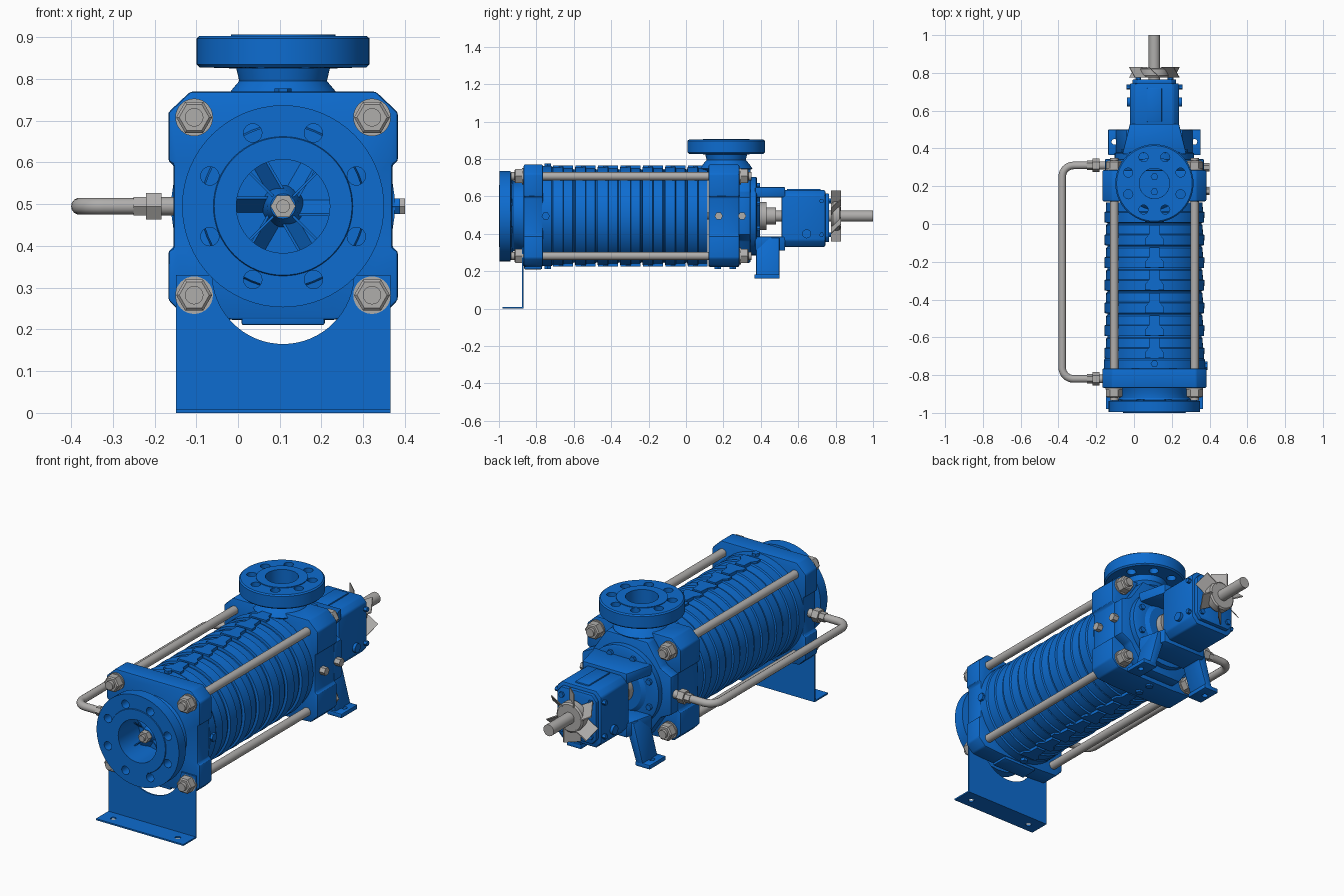
import bpy, bmesh, math
from mathutils import Vector, Matrix

if "Cube" in bpy.data.objects:
    bpy.data.objects.remove(bpy.data.objects["Cube"])

CX, CZ = 0.108, 0.495      # machine axis
TAU = math.tau
X, Y, Z = Vector((1, 0, 0)), Vector((0, 1, 0)), Vector((0, 0, 1))


def material(name, rgb):
    m = bpy.data.materials.new(name)
    m.use_nodes = True
    m.diffuse_color = (*rgb, 1)
    m.node_tree.nodes["Principled BSDF"].inputs["Base Color"].default_value = (*rgb, 1)
    return m


BLUE = material("blue paint", (0.004, 0.15, 0.63))
STEEL = material("bare steel", (0.43, 0.42, 0.41))


def finish(name, bm, mat):
    bmesh.ops.recalc_face_normals(bm, faces=bm.faces)
    me = bpy.data.meshes.new(name)
    bm.to_mesh(me)
    bm.free()
    me.materials.append(mat)
    ob = bpy.data.objects.new(name, me)
    bpy.context.collection.objects.link(ob)
    return ob


def lathe(name, prof, origin, axis, mat=BLUE, n=64, closed=False, turn=0):
    """Revolve (radius, distance) points about an axis."""
    bm = bmesh.new()
    rot = axis.to_track_quat('Z', 'Y').to_matrix()
    rings = []
    for r, t in prof:
        angles = [TAU * (i + turn) / n for i in range(n)]
        rings.append([bm.verts.new(Vector(origin) + rot @ Vector((r * math.cos(a), r * math.sin(a), t)))
                      for a in angles])
    pairs = list(zip(rings, rings[1:])) + ([(rings[-1], rings[0])] if closed else [])
    for a, b in pairs:
        for i in range(n):
            j = (i + 1) % n
            bm.faces.new((a[i], a[j], b[j], b[i]))
    if not closed:
        bm.faces.new(rings[0])
        bm.faces.new(rings[-1])
    return finish(name, bm, mat)


def rod(name, origin, axis, length, r, mat=BLUE, n=32, turn=0):
    return lathe(name, [(r, 0), (r, length)], origin, axis, mat, n, turn=turn)


def prism(name, pts, axis, lo, hi, mat=BLUE, bevel=0.0):
    """Extrude an outline: (x, z) along y, (x, y) along z, (y, z) along x."""
    place = {'y': lambda p, t: (p[0], t, p[1]), 'z': lambda p, t: (p[0], p[1], t),
             'x': lambda p, t: (t, p[0], p[1])}[axis]
    bm = bmesh.new()
    a = [bm.verts.new(place(p, lo)) for p in pts]
    b = [bm.verts.new(place(p, hi)) for p in pts]
    bm.faces.new(a)
    bm.faces.new(b)
    for i in range(len(pts)):
        j = (i + 1) % len(pts)
        bm.faces.new((a[i], a[j], b[j], b[i]))
    ob = finish(name, bm, mat)
    if bevel:
        mod = ob.modifiers.new("soft edges", 'BEVEL')
        mod.width, mod.segments, mod.limit_method = bevel, 2, 'ANGLE'
        apply(ob, mod)
    return ob


def box(name, x, y, z, mat=BLUE, bevel=0.0):
    return prism(name, [(x[0], z[0]), (x[1], z[0]), (x[1], z[1]), (x[0], z[1])], 'y', *y, mat, bevel)


def apply(ob, mod):
    with bpy.context.temp_override(object=ob, active_object=ob):
        bpy.ops.object.modifier_apply(modifier=mod.name)


def cut(ob, cutter):
    mod = ob.modifiers.new("cut", 'BOOLEAN')
    mod.operation, mod.solver, mod.object = 'DIFFERENCE', 'EXACT', cutter
    bpy.context.view_layer.update()
    apply(ob, mod)
    bpy.data.objects.remove(cutter)


def bolt_circle(radius, count, turn=0.5):
    return [(radius * math.cos(TAU * (i + turn) / count), radius * math.sin(TAU * (i + turn) / count))
            for i in range(count)]


def mirrored(half):
    """Outline from its right half, listed bottom to top, about the machine axis."""
    return [(CX + x, CZ + z) for x, z in half] + [(CX - x, CZ + z) for x, z in reversed(half)]


# Suction flange, neck and end casing
flange = lathe("suction_flange", [(.112, 0), (.165, 0), (.167, .004), (.242, .004), (.242, .062), (.195, .068),
               (.187, .08), (.187, .105), (.2, .14), (.112, .14)], (CX, -1, CZ), Y, closed=True)
for dx, dz in bolt_circle(.19, 8):
    cut(flange, rod("hole", (CX + dx, -1.05, CZ + dz), Y, .12, .022, n=24))
casing_outline = mirrored([(.12, -.272), (.235, -.265), (.275, -.225), (.275, -.107), (.262, -.1),
                           (.262, .1), (.275, .107), (.275, .225), (.222, .275)])
suction = prism("suction_casing", casing_outline, 'y', -.868, -.765, bevel=.008)
cut(suction, rod("bore", (CX, -1, CZ), Y, .19, .112, n=64))
lathe("suction_collar", [(.268, 0), (.268, .05), (.26, .06)], (CX, -.77, CZ), Y)

# Impeller eye, guide vanes and shaft nut
rod("impeller_back", (CX, -.83, CZ), Y, .02, .113)
lathe("impeller_hub", [(.03, 0), (.038, .02), (.05, .09)], (CX, -.92, CZ), Y)
rod("shaft_nut", (CX, -.95, CZ), Y, .03, .03, STEEL, 6)
rod("shaft_end", (CX, -.965, CZ), Y, .03, .016, STEEL)


def vane(name, angle, r0, r1, y0, y1, sweep, mat, thick=.006):
    bm = bmesh.new()
    bmesh.ops.create_cube(bm, size=1)
    for v in bm.verts:
        t = v.co.y + .5
        v.co = Vector((r0 + (v.co.x + .5) * (r1 - r0), y0 + t * (y1 - y0), v.co.z * thick + (t - .5) * sweep))
    bmesh.ops.transform(bm, matrix=Matrix.Translation((CX, 0, CZ)) @ Matrix.Rotation(angle, 4, 'Y'), verts=bm.verts)
    finish(name, bm, mat)


for i in range(4):
    vane("guide_vane", TAU * (i + .5) / 4, .025, .114, -.91, -.87, 0, BLUE)
for i in range(6):
    vane("impeller_blade", TAU * i / 6, .03, .113, -.87, -.82, .04, BLUE)

# Stage casings with ribs
STAGES, START, PITCH = 7, -.72, .12
prof = []
for i in range(STAGES):
    y = START + i * PITCH
    prof += [(.249, y), (.249, y + .006), (.263, y + .008), (.265, y + .062), (.257, y + .066), (.255, y + .114)]
lathe("stage_casings", prof, (CX, 0, CZ), Y, n=96)
for i in range(STAGES):
    y = START + i * PITCH
    rib = [(CX + s * w, y + d) for s, w, d in
           ((-1, .05, .01), (1, .05, .01), (1, .05, .04), (1, .03, .062), (1, .026, .116),
            (-1, .026, .116), (-1, .03, .062), (-1, .05, .04))]
    prism("stage_top_rib", rib, 'z', CZ + .2, CZ + .27)
    prism("stage_bottom_rib", rib, 'z', CZ - .27, CZ - .2)

# Discharge casing
discharge = prism("discharge_casing", casing_outline, 'y', .12, .285, bevel=.008)
cut(discharge, rod("bore", (CX, .215, .6), Z, .3, .08))
prism("discharge_rear", mirrored([(.12, -.25), (.2, -.13), (.262, -.1), (.262, .1), (.2, .13), (.12, .25)]),
      'y', .28, .345, bevel=.008)
lathe("discharge_flange", [(.08, .7), (.14, .75), (.122, .775), (.105, .795), (.112, .825), (.2, .828), (.207, .835),
      (.207, .897), (.2, .903), (.125, .903), (.125, .907), (.08, .907)], (CX, .215, 0), Z, closed=True)
top = bpy.data.objects["discharge_flange"]
for dx, dy in bolt_circle(.15, 8):
    cut(top, rod("hole", (CX + dx, .215 + dy, .8), Z, .15, .024, n=24))

# Vent and drain plugs above and below both casings
for y in (-.74, .17, .25):
    for s in (-1, 1):
        rod("vent_plug", (CX, y, CZ + s * .25), Z * s, .032, .02, BLUE, 6)
box("drain_boss", (CX - .1, CX + .1), (-.865, -.77), (.21, .26), bevel=.006)

# Tie rods, washers and nuts
for dx in (-.213, .213):
    for dz in (-.213, .213):
        p = lambda y: (CX + dx, y, CZ + dz)
        rod("tie_rod", p(-.935), Y, 1.285, .022, STEEL)
        for y, d in ((-.866, -1), (.283, 1)):
            rod("tie_rod_washer", p(y), Y * d, .01, .045, STEEL)
            lathe("tie_rod_nut", [(.043, 0), (.043, .036), (.036, .042)], p(y + d * .01), Y * d, STEEL, 6)

# Side plugs and balance pipe
for y in (.175, .30, -.75):
    small = y < 0
    rod("side_plug", (CX + .25, y, CZ), X, .03 if small else .042, .022, BLUE if small else STEEL, 6)
pts = [(-.17, -.82), (-.32, -.82)]
pts += [(-.32 - .06 * math.sin(a), -.76 - .06 * math.cos(a)) for a in (math.pi * i / 16 for i in range(1, 9))]
pts += [(x, -.51 - y) for x, y in reversed(pts)]
curve = bpy.data.curves.new("balance_pipe", 'CURVE')
curve.dimensions, curve.bevel_depth, curve.bevel_resolution = '3D', .02, 5
spline = curve.splines.new('POLY')
spline.points.add(len(pts) - 1)
for point, (x, y) in zip(spline.points, pts):
    point.co = (x, y, CZ, 1)
curve.materials.append(STEEL)
spline.use_smooth = True
bpy.context.collection.objects.link(bpy.data.objects.new("balance_pipe", curve))
for y in (-.82, .31):
    rod("pipe_stub", (-.14, y, CZ), -X, .05, .022, STEEL)
    rod("pipe_union", (-.183, y, CZ), -X, .037, .036, STEEL, 6)
    rod("pipe_collar", (-.215, y, CZ), -X, .035, .025, STEEL, 6)

# Front support plate with folded base
plate = box("front_foot", (CX - .257, CX + .257), (-.876, -.868), (0, .33))
cut(plate, rod("arch", (CX, -.95, .335), Y, .2, .17, n=64))
base = box("front_foot_base", (CX - .257, CX + .257), (-.98, -.87), (0, .008))
for s in (-1, 1):
    cut(base, rod("hole", (CX + s * .19, -.93, -.05), Z, .1, .014, n=24))

# Rear cover with bolts
lathe("rear_cover", [(.21, 0), (.21, .035), (.2, .04), (.14, .042), (.12, .055)], (CX, .34, CZ), Y)
for dx, dz in bolt_circle(.175, 8):
    rod("cover_bolt", (CX + dx, .375, CZ + dz), Y, .02, .016, BLUE, 6)

# Bearing bracket: open lantern, housing, cover
prism("lantern_top", [(CX - .17, .37), (CX + .17, .37), (CX + .13, .53), (CX - .13, .53)], 'z', .595, .65, bevel=.006)
prism("lantern_floor", [(CX - .17, .37), (CX + .17, .37), (CX + .13, .53), (CX - .13, .53)], 'z', .31, .385, bevel=.006)
prism("bearing_housing", mirrored([(.1, -.165), (.13, -.13), (.13, .11), (.1, .138)]), 'y', .51, .745, bevel=.008)
prism("bearing_cover", mirrored([(.09, -.14), (.115, -.11), (.115, .09), (.09, .12)]), 'y', .74, .765, bevel=.004)
box("housing_pad", (CX - .04, CX + .04), (.54, .72), (.62, .64), bevel=.004)
for s in (-1, 1):
    rod("housing_plug", (CX + s * .12, .645, .4), X * s, .025, .024)
    for dz in (-.1, .08):
        rod("bearing_cover_bolt", (CX + s * .085, .76, CZ + dz), Y, .016, .015, BLUE, 6)
        rod("housing_side_bolt", (CX + s * .12, .725, CZ + dz), X * s, .028, .013, BLUE, 6)

# Rear legs with feet
for s in (-1, 1):
    bracket = [(CX + s * x, z) for x, z in ((.08, .38), (.15, .38), (.205, .175), (.165, .175), (.12, .31), (.08, .32))]
    prism("rear_leg", bracket, 'y', .375, .50, bevel=.005)
    foot = box("rear_foot", sorted((CX + s * .16, CX + s * .245)), (.365, .50), (.16, .183), bevel=.004)
    cut(foot, rod("hole", (CX + s * .212, .435, .1), Z, .15, .015, n=24))

# Shaft, seal gland and cooling fan
rod("drive_shaft", (CX, .36, CZ), Y, .64, .03, STEEL)
rod("seal_gland", (CX, .39, CZ), Y, .04, .075, STEEL)
rod("shaft_sleeve", (CX, .42, CZ), Y, .06, .045, STEEL)
lathe("fan_hub", [(.07, 0), (.078, .01), (.078, .045), (.07, .052)], (CX, .775, CZ), Y, STEEL)
for i in range(6):
    vane("fan_blade", TAU * (i + .5) / 6, .06, .136, .775, .83, .06, STEEL)

# Shading
bpy.ops.object.select_all(action='DESELECT')
meshes = [o for o in bpy.context.collection.objects if o.type == 'MESH']
for ob in meshes:
    ob.select_set(True)
bpy.context.view_layer.objects.active = meshes[0]
bpy.ops.object.shade_smooth_by_angle(angle=math.radians(30))
